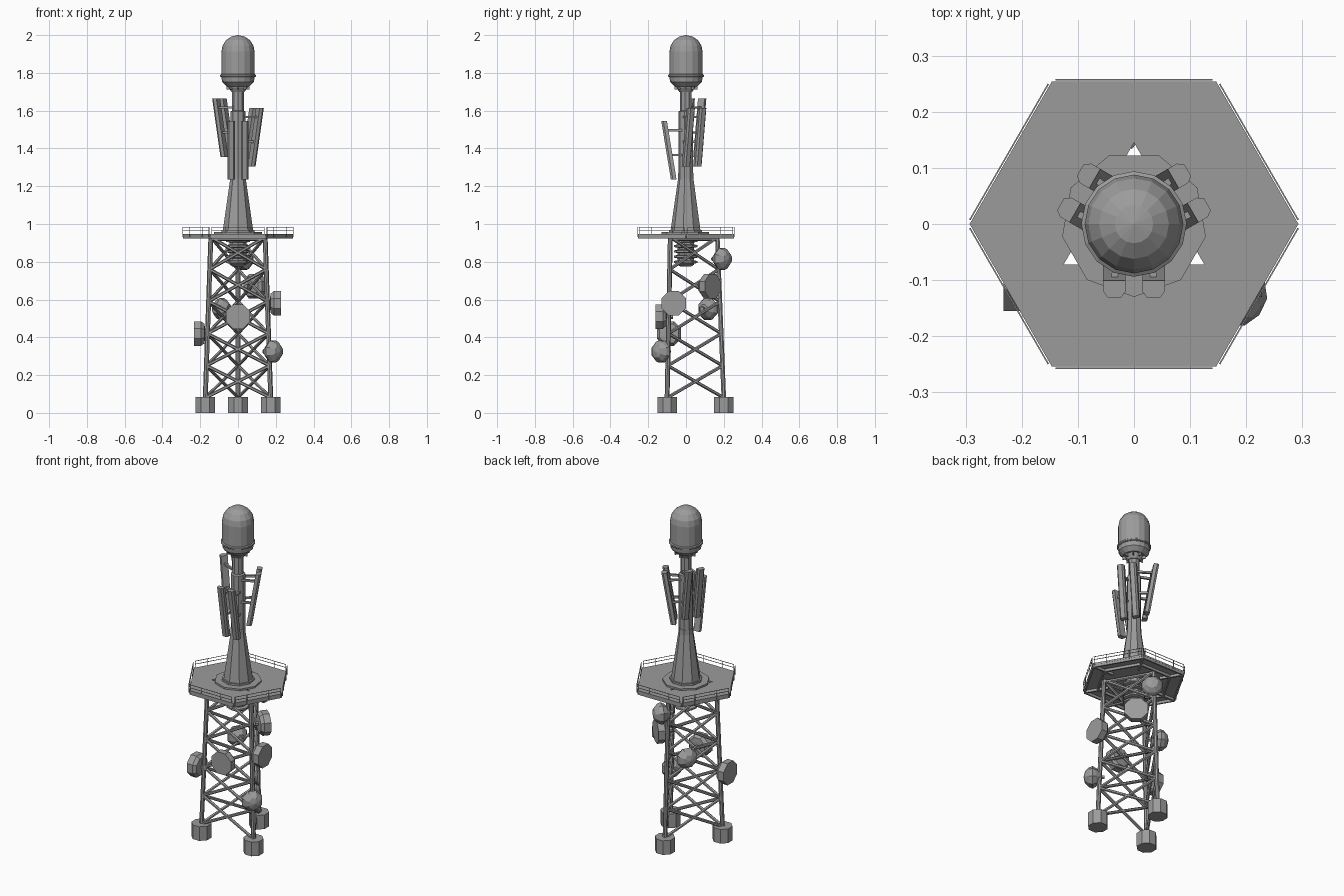
import bpy, bmesh, math
from mathutils import Vector, Matrix

cube = bpy.data.objects.get("Cube")
if cube:
    bpy.data.objects.remove(cube)

grey = bpy.data.materials.new("steel_grey")
grey.use_nodes = True
COLOR = (0.33, 0.33, 0.33, 1)
grey.diffuse_color = COLOR
grey.node_tree.nodes["Principled BSDF"].inputs["Base Color"].default_value = COLOR


def finish(name, bm):
    bmesh.ops.recalc_face_normals(bm, faces=bm.faces)
    mesh = bpy.data.meshes.new(name)
    bm.to_mesh(mesh)
    bm.free()
    mesh.materials.append(grey)
    ob = bpy.data.objects.new(name, mesh)
    bpy.context.collection.objects.link(ob)
    return ob


def polar(r, deg, z=0):
    a = math.radians(deg)
    return Vector((r * math.cos(a), r * math.sin(a), z))


def lathe(bm, profile, sides, start=0, matrix=Matrix()):
    """Revolve (radius, height) points around z, closing both ends."""
    rings = [[bm.verts.new(matrix @ polar(max(r, 0.0005), start + 360 * i / sides, h))
              for i in range(sides)] for r, h in profile]
    for low, high in zip(rings, rings[1:]):
        for i in range(sides):
            j = (i + 1) % sides
            bm.faces.new((low[i], low[j], high[j], high[i]))
    bm.faces.new(rings[0][::-1])
    bm.faces.new(rings[-1])


def rod(bm, a, b, r, sides=6):
    a, b = Vector(a), Vector(b)
    turn = (b - a).to_track_quat('Z', 'Y').to_matrix().to_4x4()
    lathe(bm, [(r, 0), (r, (b - a).length)], sides, 360 / sides / 2, Matrix.Translation(a) @ turn)


def turned(name, profile, sides, start=0):
    bm = bmesh.new()
    lathe(bm, profile, sides, start)
    return finish(name, bm)


# Footings, legs and cross bracing
CORNERS = (90, 210, 330)
LOW, HIGH, PANELS = 0.08, 0.93, 5


def leg_point(deg, z):
    return polar(0.2 - 0.034 * (z - LOW) / (HIGH - LOW), deg, z)


for n, deg in enumerate(CORNERS):
    bm = bmesh.new()
    lathe(bm, [(0.056, 0), (0.056, 0.085)], 8, 22.5, Matrix.Translation(polar(0.2, deg)))
    finish(f"footing_{n + 1}", bm)
    bm = bmesh.new()
    rod(bm, leg_point(deg, LOW), leg_point(deg, HIGH), 0.013, 8)
    finish(f"tower_leg_{n + 1}", bm)
    bm = bmesh.new()
    step = (HIGH - LOW) / PANELS
    for k in range(PANELS):
        z0, z1 = LOW + k * step, LOW + (k + 1) * step
        rod(bm, leg_point(deg, z0), leg_point(deg + 120, z1), 0.009)
        rod(bm, leg_point(deg, z1), leg_point(deg + 120, z0), 0.009)
    rod(bm, leg_point(deg, HIGH - 0.01), leg_point(deg + 120, HIGH - 0.01), 0.01)
    finish(f"cross_bracing_{n + 1}", bm)

# Hexagonal deck with a triangular opening
HEX, APOTHEM = 0.293, 0.254
bm = bmesh.new()
mids = [bm.verts.new(polar(APOTHEM, 30 + 60 * i, 0.947)) for i in range(6)]
tips = [bm.verts.new(polar(HEX, 60 + 60 * i, 0.947)) for i in range(6)]
inner = [bm.verts.new(polar(0.145 if i % 2 else 0.0725, 30 + 60 * i, 0.947)) for i in range(6)]
for i in range(6):
    j = (i + 1) % 6
    bm.faces.new((mids[i], tips[i], mids[j], inner[j], inner[i]))
top = list(bm.faces)
geom = bmesh.ops.extrude_face_region(bm, geom=top, use_keep_orig=True)["geom"]
bmesh.ops.translate(bm, verts=[g for g in geom if isinstance(g, bmesh.types.BMVert)], vec=(0, 0, -0.01))
finish("deck", bm)


def beam(bm, a, b, width, height):
    """Box from a to b, hanging below the given points."""
    a, b = Vector(a), Vector(b)
    side = (b - a).cross(Vector((0, 0, 1))).normalized() * width / 2
    down = Vector((0, 0, -height))
    ends = [[bm.verts.new(p + o) for o in (side, -side, down - side, down + side)] for p in (a, b)]
    for i in range(4):
        j = (i + 1) % 4
        bm.faces.new((ends[0][i], ends[0][j], ends[1][j], ends[1][i]))
    bm.faces.new(ends[0])
    bm.faces.new(ends[1][::-1])


# Deck beams and railing
beams, rail = bmesh.new(), bmesh.new()
for i in range(6):
    d = 60 * i
    for r in (0.287, 0.21):
        beam(beams, polar(r, d, 0.94), polar(r, d + 60, 0.94), 0.009, 0.018)
    beam(beams, polar(0.15, d, 0.94), polar(0.285, d, 0.94), 0.01, 0.018)
    mid = polar(0.257, d + 30)
    along = polar(1, d + 120)
    for z in (0.966, 0.984):
        rod(rail, mid - along * 0.14 + Vector((0, 0, z)), mid + along * 0.14 + Vector((0, 0, z)), 0.0018, 4)
    for s in (-0.138, -0.065, 0.065, 0.138):
        p = mid + along * s
        rod(rail, p + Vector((0, 0, 0.93)), p + Vector((0, 0, 0.984)), 0.002, 4)
finish("deck_beams", beams)
finish("deck_railing", rail)

# Ribbed unit hanging under the deck
ribs = [(0.03, 0.775), (0.045, 0.785)]
for k in range(5):
    z = 0.79 + 0.028 * k
    ribs += [(0.045, z), (0.064, z + 0.004), (0.064, z + 0.014), (0.045, z + 0.018)]
turned("ribbed_unit", ribs + [(0.045, 0.95)], 9, -90)

# Mast
turned("mast_flange", [(0.13, 0.945), (0.13, 0.957), (0.09, 0.957), (0.09, 0.968)], 9, -90)
turned("mast_cone", [(0.083, 0.955), (0.042, 1.24), (0.042, 1.27)], 9, -90)
turned("mast_column", [(0.04, 1.25), (0.04, 1.595), (0.032, 1.6)], 9, -90)
turned("mast_neck", [(0.031, 1.59), (0.031, 1.74)], 9, -90)

# Domed housing with its collar and gussets
dome = [(0.088 * math.cos(math.radians(a)), 1.912 + 0.088 * math.sin(math.radians(a)))
        for a in (0, 22, 45, 67, 90)]
housing = turned("domed_housing", [(0.06, 1.728), (0.084, 1.752), (0.088, 1.78)] + dome, 16)
turned("housing_ring", [(0.09, 1.778), (0.094, 1.782), (0.094, 1.79), (0.088, 1.794)], 16)
turned("housing_collar", [(0.036, 1.7), (0.05, 1.722), (0.05, 1.732)], 9, -90)
bm = bmesh.new()
for i in range(8):
    beam(bm, polar(0.03, 45 * i, 1.73), polar(0.062, 45 * i, 1.73), 0.006, 0.018)
finish("housing_gussets", bm)

# Three pairs of tilted panel antennas on arms
SECTION = [(-0.02, 0), (-0.02, 0.019), (-0.012, 0.03), (0.012, 0.03), (0.02, 0.019), (0.02, 0)]
LENGTH = 0.31
for n, (deg, z) in enumerate(((-90, 1.235), (30, 1.305), (150, 1.355))):
    out, side, up = polar(1, deg), polar(1, deg + 90), Vector((0, 0, 1))
    bm, arms = bmesh.new(), bmesh.new()
    for s in (-0.035, 0.035):
        ends = [[bm.verts.new(out * (r + d) + side * (s + w) + up * (z + h)) for w, d in SECTION]
                for r, h in ((0.05, 0), (0.101, LENGTH))]
        for i in range(6):
            j = (i + 1) % 6
            bm.faces.new((ends[0][i], ends[0][j], ends[1][j], ends[1][i]))
        bm.faces.new(ends[0])
        bm.faces.new(ends[1])
        for h in (0.13, 0.262):
            reach = 0.055 + 0.051 * h / LENGTH
            beam(arms, side * s * 0.7 + out * 0.015 + up * (z + h + 0.006),
                 side * s + out * reach + up * (z + h + 0.006), 0.012, 0.012)
    finish(f"panel_antennas_{n + 1}", bm)
    finish(f"antenna_arms_{n + 1}", arms)

# Drum and domed dishes around the tower
DRUM = [(0.03, -0.03), (0.055, -0.028), (0.07, -0.01), (0.07, 0.028)]
DOMED = [(0.025, -0.045), (0.05, -0.02), (0.062, 0), (0.055, 0.02), (0.034, 0.042), (0, 0.05)]
DISHES = [  # shape, x, y, z, facing
    (DRUM, 0, -0.133, 0.51, -90),
    (DRUM, -0.205, -0.09, 0.42, 180),
    (DOMED, 0.185, -0.13, 0.325, -40),
    (DRUM, 0.2, -0.065, 0.58, 0),
    (DOMED, 0.03, 0.19, 0.815, 50),
    (DRUM, 0.085, 0.12, 0.67, 50),
    (DOMED, -0.085, 0.115, 0.55, 150)]
for n, (shape, x, y, z, facing) in enumerate(DISHES):
    spot, out = Vector((x, y, z)), polar(1, facing)
    turn = out.to_track_quat('Z', 'Y').to_matrix().to_4x4()
    bm = bmesh.new()
    lathe(bm, shape, 8, 22.5, Matrix.Translation(spot) @ turn)
    rod(bm, spot - out * 0.02, spot - out * 0.065, 0.012)
    finish(f"{'drum' if shape is DRUM else 'domed'}_dish_{n + 1}", bm)
